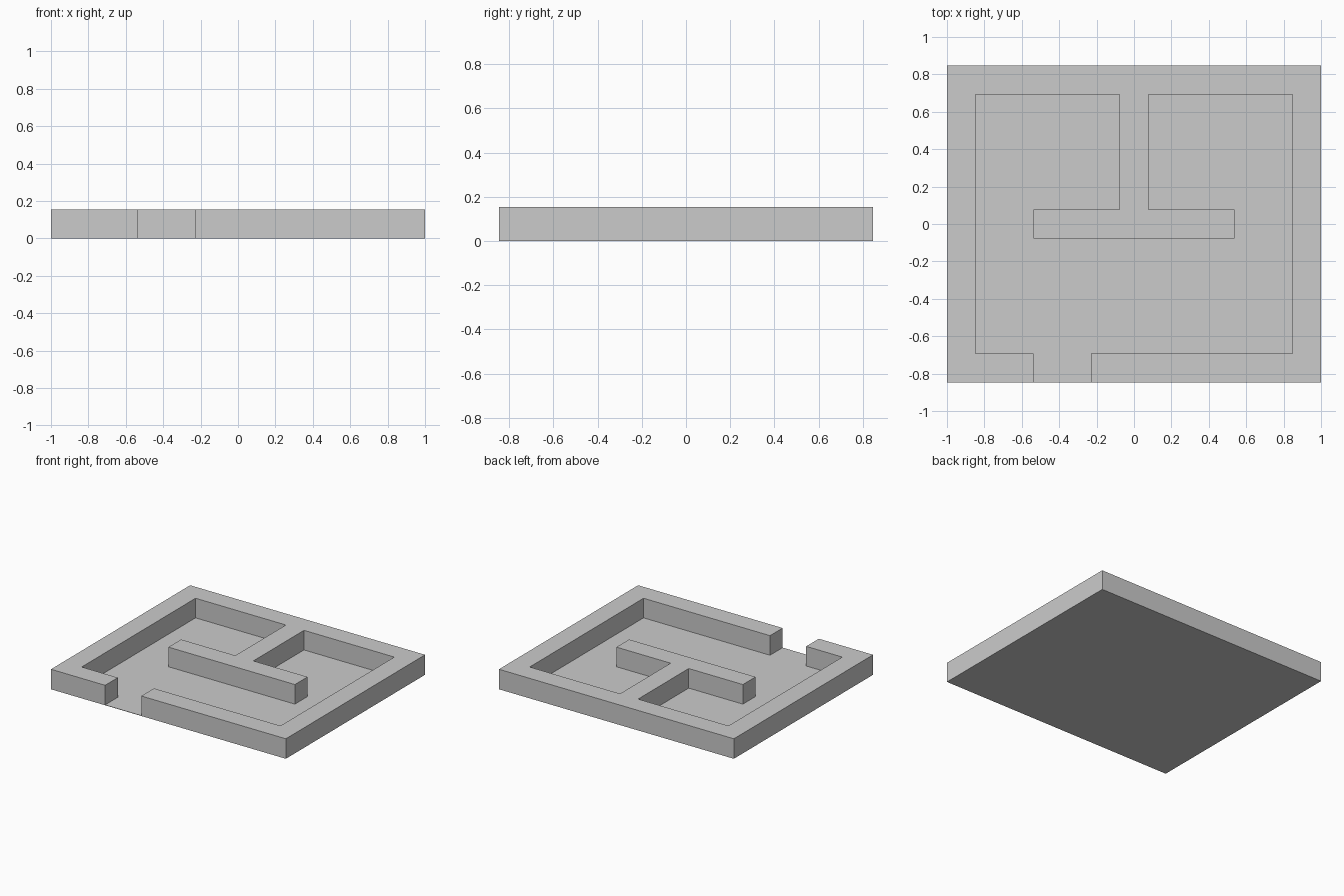
import bpy, bmesh

if "Cube" in bpy.data.objects:
    bpy.data.objects.remove(bpy.data.objects["Cube"])

U = 2 / 13          # one grid cell: wall width and wall height
FLOOR = 0.003       # very thin base sheet


def prism(name, outline, z0, z1):
    """Extrude a counter-clockwise outline (in cells) from z0 to z1."""
    bm = bmesh.new()
    base = bm.faces.new([bm.verts.new((x * U, y * U, z0)) for x, y in outline])
    top = bmesh.ops.extrude_face_region(bm, geom=[base], use_keep_orig=True)
    verts = [v for v in top["geom"] if isinstance(v, bmesh.types.BMVert)]
    bmesh.ops.translate(bm, verts=verts, vec=(0, 0, z1 - z0))
    bmesh.ops.recalc_face_normals(bm, faces=bm.faces)
    mesh = bpy.data.meshes.new(name)
    bm.to_mesh(mesh)
    bm.free()
    obj = bpy.data.objects.new(name, mesh)
    bpy.context.collection.objects.link(obj)
    return obj


# Thin floor under the whole layout
prism("floor", [(-6.5, -5.5), (6.5, -5.5), (6.5, 5.5), (-6.5, 5.5)], 0, FLOOR)

# Perimeter wall with a doorway at the front and a T-shaped partition at the back
outer = [(-1.5, -5.5), (6.5, -5.5), (6.5, 5.5), (-6.5, 5.5), (-6.5, -5.5), (-3.5, -5.5)]
inner_left = [(-3.5, -4.5), (-5.5, -4.5), (-5.5, 4.5)]
partition = [(-0.5, 4.5), (-0.5, 0.5), (-3.5, 0.5), (-3.5, -0.5),
             (3.5, -0.5), (3.5, 0.5), (0.5, 0.5), (0.5, 4.5)]
inner_right = [(5.5, 4.5), (5.5, -4.5), (-1.5, -4.5)]
prism("walls", outer + inner_left + partition + inner_right, FLOOR, U)
